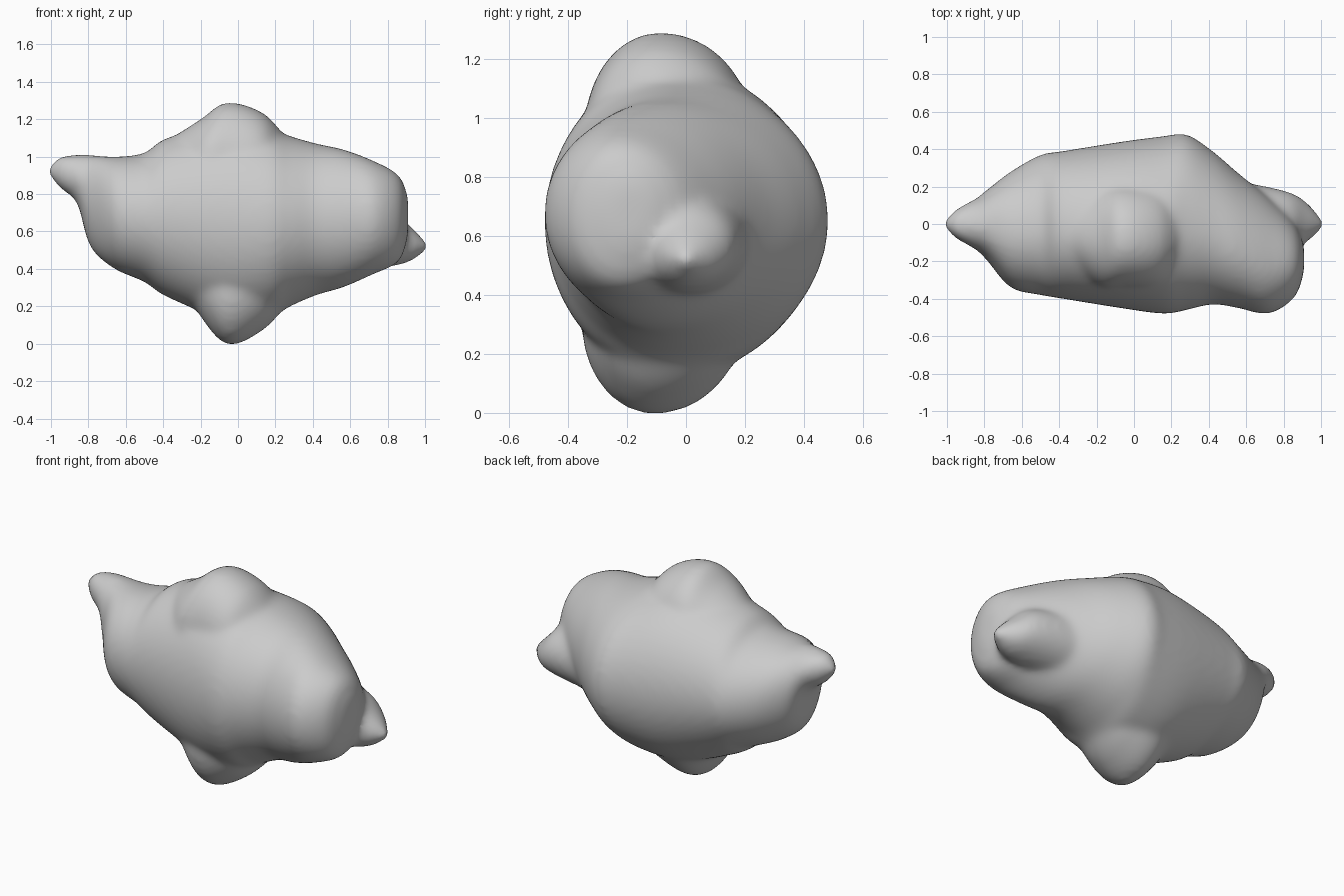
import bpy
import bmesh
from math import cos, sin, pi

if "Cube" in bpy.data.objects:
    bpy.data.objects.remove(bpy.data.objects["Cube"])

grey = (0.6, 0.6, 0.6, 1)
stone = bpy.data.materials.new("grey stone")
stone.use_nodes = True
stone.diffuse_color = grey
stone.node_tree.nodes["Principled BSDF"].inputs["Base Color"].default_value = grey

SIDES = 48
STEPS = 6


def blend(before, start, end, after, t):
    """Smooth curve between two stations, steered by their neighbours."""
    result = []
    for p, q, r, s in zip(before, start, end, after):
        leave, arrive = (r - p) / 2, (s - q) / 2
        bend = 3 * (r - q) - 2 * leave - arrive
        twist = 2 * (q - r) + leave + arrive
        result.append(q + t * (leave + t * (bend + t * twist)))
    return result


def add_ring(bm, station):
    """Rounded cross-section whose top and bottom lean to the front."""
    x, front, back, top, low = station
    middle_y = (front + back) / 2
    middle_z = (top + low) / 2
    end_y = middle_y - (back - front) / 20
    verts = []
    for i in range(SIDES):
        angle = 2 * pi * i / SIDES
        across, upward = cos(angle), sin(angle)
        side_y = back if across > 0 else front
        y = end_y + (side_y - end_y) * abs(across)
        z = middle_z + (top - low) / 2 * upward
        verts.append(bm.verts.new((x, y, z)))
    return verts


def add_loft(bm, stations):
    """Closed skin running through the stations from right to left."""
    padded = [stations[0], *stations, stations[-1]]
    rings = []
    for k in range(len(stations) - 1):
        for step in range(STEPS):
            rings.append(add_ring(bm, blend(*padded[k:k + 4], step / STEPS)))
    rings.append(add_ring(bm, stations[-1]))
    for ring, following in zip(rings, rings[1:]):
        for i in range(SIDES):
            bm.faces.new((ring[i - 1], ring[i], following[i], following[i - 1]))
    bm.faces.new(rings[0])
    bm.faces.new(rings[-1])


# Each station holds x, front, back, top and bottom
horn_and_body = [
    (-1.01, -.02, .02, .95, .9),
    (-.95, -.08, .08, 1, .83),
    (-.86, -.13, .13, 1.01, .75),
    (-.79, -.19, .18, 1.01, .52),
    (-.66, -.34, .28, 1, .4),
    (-.5, -.38, .37, 1.02, .33),
    (-.38, -.4, .39, 1.1, .25),
    (-.07, -.45, .44, 1.17, .13),
    (.16, -.48, .47, 1.15, .14),
    (.28, -.46, .48, 1.11, .2),
    (.42, -.43, .39, 1.07, .26),
    (.56, -.45, .27, 1.04, .3),
    (.72, -.48, .14, .98, .37),
    (.86, -.39, 0, .9, .44),
    (.91, -.25, -.12, .78, .58),
]

# Tapered spur low on the left end
spur = [
    (.5, -.18, .24, .8, .38),
    (.8, -.16, .18, .73, .41),
    (.92, -.1, .12, .63, .44),
    (1.01, -.02, .02, .54, .5),
]

# Crest over the middle of the body
crest = [
    (-.42, -.15, .1, 1.06, .8),
    (-.2, -.33, .2, 1.2, .7),
    (-.06, -.34, .22, 1.29, .65),
    (.14, -.33, .2, 1.23, .65),
    (.27, -.2, .1, 1.08, .7),
]

# Blunt foot under the body
foot = [
    (-.25, -.25, .1, .5, .22),
    (-.07, -.35, .18, .6, 0),
    (.13, -.32, .2, .6, .07),
    (.27, -.22, .2, .5, .22),
]

mesh = bpy.data.meshes.new("boulder")
mesh.materials.append(stone)
bm = bmesh.new()
for part in (horn_and_body, spur, crest, foot):
    add_loft(bm, part)
bmesh.ops.recalc_face_normals(bm, faces=bm.faces)
bm.to_mesh(mesh)
bm.free()
boulder = bpy.data.objects.new("boulder", mesh)
bpy.context.collection.objects.link(boulder)

# Fuse the parts into one softened skin
fuse = boulder.modifiers.new("fuse", "REMESH")
fuse.mode = "VOXEL"
fuse.voxel_size = 0.018
fuse.use_smooth_shade = True
soften = boulder.modifiers.new("soften", "SMOOTH")
soften.factor = 0.5
soften.iterations = 18
